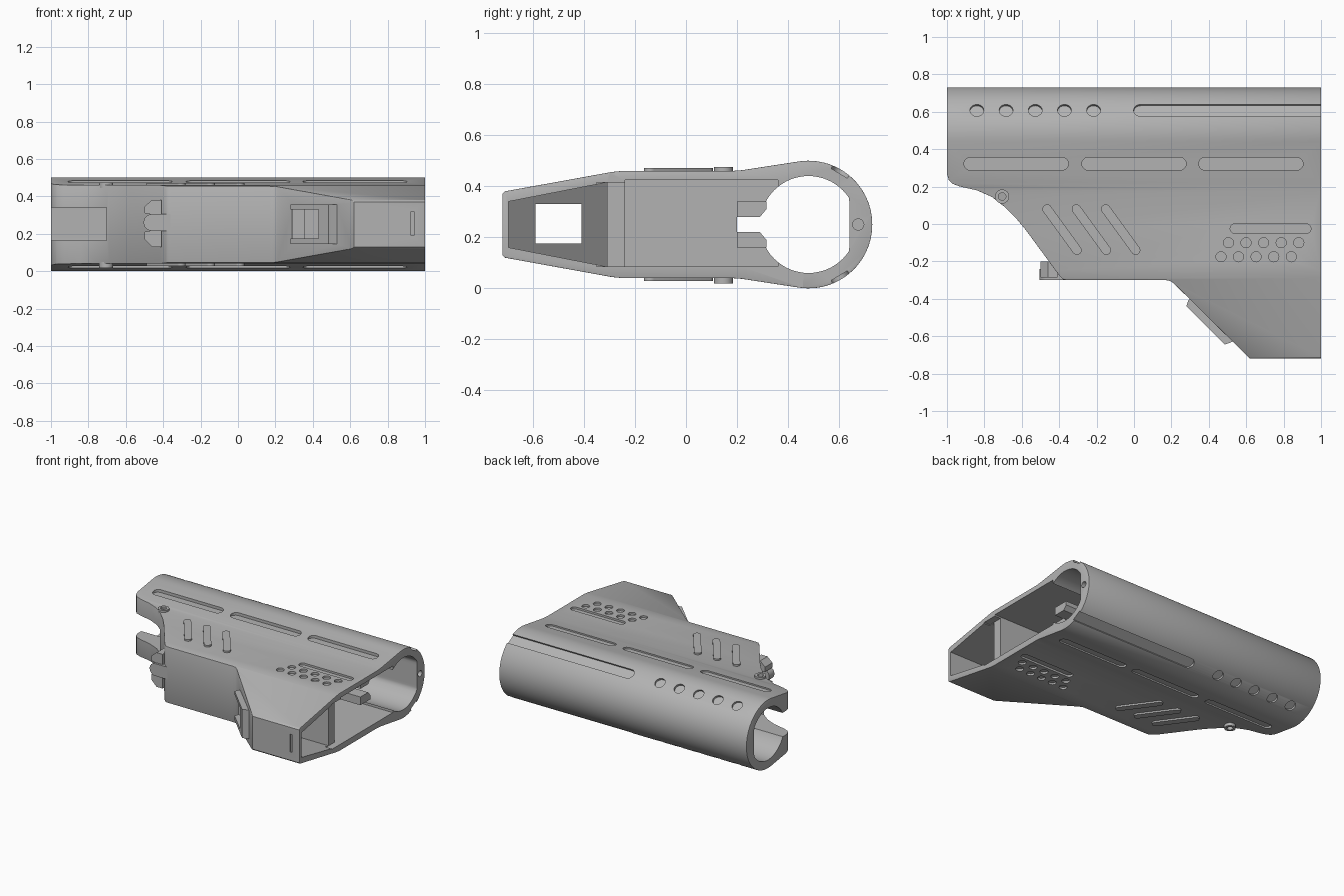
import bpy, bmesh, math
from mathutils import Vector, Matrix

cube = bpy.data.objects.get("Cube")
if cube:
    bpy.data.objects.remove(cube, do_unlink=True)

grey = bpy.data.materials.new("mid grey")
grey.use_nodes = True
COLOUR = (0.45, 0.45, 0.45, 1)
grey.diffuse_color = COLOUR
grey.node_tree.nodes["Principled BSDF"].inputs["Base Color"].default_value = COLOUR

MID = 0.25                 # height of the mirror plane
TUBE_Y, TUBE_R = 0.48, 0.25


def prism(name, points, low, high, axis="z"):
    """Extrude a flat profile: (x, y) along z, or (y, z) along x."""
    bm = bmesh.new()
    place = (lambda a, b, t: (a, b, t)) if axis == "z" else (lambda a, b, t: (t, a, b))
    face = bm.faces.new([bm.verts.new(place(a, b, low)) for a, b in points])
    out = bmesh.ops.extrude_face_region(bm, geom=[face])
    move = Vector(place(0, 0, high - low))
    bmesh.ops.translate(bm, vec=move, verts=[g for g in out["geom"] if isinstance(g, bmesh.types.BMVert)])
    bmesh.ops.recalc_face_normals(bm, faces=bm.faces)
    mesh = bpy.data.meshes.new(name)
    bm.to_mesh(mesh)
    bm.free()
    mesh.materials.append(grey)
    obj = bpy.data.objects.new(name, mesh)
    bpy.context.collection.objects.link(obj)
    return obj


def box(name, x, y, z):
    return prism(name, [(x[0], y[0]), (x[1], y[0]), (x[1], y[1]), (x[0], y[1])], *z)


def arc(cx, cy, r, start, end, steps):
    angles = [math.radians(start + (end - start) * i / steps) for i in range(steps + 1)]
    return [(cx + r * math.cos(a), cy + r * math.sin(a)) for a in angles]


def capsule(p, q, r):
    """Rounded slot outline between two centres."""
    a = math.degrees(math.atan2(q[1] - p[1], q[0] - p[0]))
    return arc(*p, r, a + 90, a + 270, 10) + arc(*q, r, a - 90, a + 90, 10)


def apply_mods(obj):
    bpy.context.view_layer.update()
    graph = bpy.context.evaluated_depsgraph_get()
    mesh = bpy.data.meshes.new_from_object(obj.evaluated_get(graph))
    obj.modifiers.clear()
    obj.data = mesh


def combine(obj, tools, operation="DIFFERENCE"):
    for tool in tools:
        mod = obj.modifiers.new("combine", "BOOLEAN")
        mod.operation, mod.solver, mod.object = operation, "EXACT", tool
    apply_mods(obj)
    for tool in tools:
        bpy.data.objects.remove(tool, do_unlink=True)


def smooth(obj):
    bpy.ops.object.select_all(action="DESELECT")
    obj.select_set(True)
    bpy.context.view_layer.objects.active = obj
    bpy.ops.object.shade_smooth_by_angle(angle=math.radians(30))


def both_sides(points, low, high):
    """The same cutter above and below the mirror plane."""
    return [prism("cutter", points, low, high),
            prism("cutter", points, 2 * MID - high, 2 * MID - low)]


# Shell: cross-section met by the side outline
upper = [(-0.73, 0.36), (-0.71, 0.38), (-0.29, 0.456), (-0.25, 0.46), (0.18, 0.46), (0.22, 0.463)]
section = upper + arc(TUBE_Y, MID, TUBE_R, 99, -99, 48) + [(y, 2 * MID - z) for y, z in reversed(upper)]
outline = [(-1, 0.8), (1, 0.8), (1, -0.72), (0.62, -0.72), (0.21, -0.315), (0.19, -0.303), (0.17, -0.3),
           (-0.36, -0.3), (-0.38, -0.295), (-0.4, -0.275), (-0.58, -0.03), (-0.63, 0.03), (-0.69, 0.09),
           (-0.76, 0.145), (-0.84, 0.18), (-0.93, 0.2), (-0.97, 0.215), (-0.99, 0.235), (-1, 0.27)]
body = prism("stock_body", section, -1, 1, "x")
combine(body, [prism("cutter", outline, -0.2, 0.7)], "INTERSECT")
bevel = body.modifiers.new("soft edges", "BEVEL")
bevel.width, bevel.segments = 0.01, 2
bevel.limit_method, bevel.angle_limit = "ANGLE", math.radians(50)
apply_mods(body)

# Raised frame on the sloping edge
combine(body, [prism("frame", [(0.32, -0.38), (0.29, -0.41), (0.28, -0.44), (0.485, -0.645),
                               (0.525, -0.63), (0.56, -0.62)], 0.145, 0.355)], "UNION")

# Bore with an inner flat, mouth slot and channel
bore = [(min(y, 0.64), z) for y, z in arc(TUBE_Y, MID, 0.19, 0, 360, 64)[:-1]]
combine(body, [prism("cutter", bore, -1.1, 1.1, "x"),
               box("cutter", (-1.1, -0.6), (0.1, 0.36), (0.165, 0.34)),
               box("cutter", (-0.7, 1.1), (0.2, 0.36), (0.165, 0.34)),
               prism("cutter", arc(0.675, MID, 0.022, 0, 360, 16)[:-1], 0.85, 1.1, "x")])

# Rear pocket, lower compartment and recessed divider
lower = [(-0.695, 0.16), (-0.31, 0.085), (-0.31, 0.415), (-0.695, 0.34)]
compartment = prism("cutter", lower, 0.1, 1.1, "x")
combine(compartment, [prism("limit", [(0.64, -0.8), (0.64, -0.695), (0.255, -0.31), (0.255, -0.2),
                                      (1.2, -0.2), (1.2, -0.8)], 0, 0.5)], "INTERSECT")
combine(body, [compartment,
               box("cutter", (0.5, 1.1), (-0.24, 0.36), (0.085, 0.425)),
               box("cutter", (0.95, 1.1), (-0.35, -0.2), (0.085, 0.415)),
               box("cutter", (0.2, 0.75), (-0.59, -0.41), (0.175, 0.33)),
               box("cutter", (0.925, 0.94), (-0.8, -0.71), (0.19, 0.32))])

# Recessed slots and dimples on both sides
cutters = []
for x in (-0.63, 0, 0.625):
    cutters += both_sides(capsule((x - 0.245, 0.322), (x + 0.245, 0.322), 0.034), 0.463, 0.6)
cutters += both_sides(capsule((0.54, -0.025), (0.92, -0.025), 0.026), 0.446, 0.6)
for row in range(2):
    for i in range(5):
        ring = arc(0.505 - 0.04 * row + 0.094 * i, -0.1 - 0.075 * row, 0.027, 0, 360, 20)[:-1]
        cutters += both_sides(ring, 0.446, 0.6)

# Tube dimples and open-ended groove, tilted to the tube surface
groove = capsule((0.035, 0), (1.1, 0), 0.037)
dimples = [arc(-0.84 + 0.156 * i, 0, 0.037, 0, 360, 20)[:-1] for i in range(5)]
for tilt in (31, 149):
    turn = Matrix.Translation((0, TUBE_Y, MID)) @ Matrix.Rotation(math.radians(-tilt), 4, "X")
    for shape in [groove] + dimples:
        cutter = prism("cutter", shape, TUBE_R - 0.016, TUBE_R + 0.1)
        cutter.data.transform(turn)
        cutters.append(cutter)
combine(body, cutters)
smooth(body)

# Raised diagonal grips and pin rings
for side, low in (("upper", 0.455), ("lower", 0.028)):
    for i in range(3):
        x = -0.465 + 0.157 * i
        grip = prism(f"{side}_grip_{i + 1}", capsule((x, 0.08), (x + 0.16, -0.14), 0.025), low, low + 0.017)
        smooth(grip)
    pin = prism(f"{side}_pin_ring", arc(-0.705, 0.147, 0.038, 0, 360, 24)[:-1], low - 0.01, low + 0.02)
    combine(pin, [prism("cutter", arc(-0.705, 0.147, 0.02, 0, 360, 20)[:-1], 0, 0.6)])
    smooth(pin)

# Lever at the lower front edge, with its cross plate
lever = prism("lever", [(-0.36, 0.215)] + [(x, z) for x, z in arc(-0.46, 0.26, 0.045, 270, 90, 12)]
              + [(-0.36, 0.305)], 0.24, 0.3)
lever.data.transform(Matrix(((1, 0, 0, 0), (0, 0, -1, 0), (0, 1, 0, 0), (0, 0, 0, 1))))
smooth(lever)
plate = prism("lever_plate", [(-0.41, 0.13), (-0.46, 0.13), (-0.5, 0.17), (-0.5, 0.21), (-0.45, 0.22),
                              (-0.45, 0.3), (-0.5, 0.31), (-0.5, 0.345), (-0.46, 0.38), (-0.41, 0.38)],
              0.2, 0.285)
plate.data.transform(Matrix(((1, 0, 0, 0), (0, 0, -1, 0), (0, 1, 0, 0), (0, 0, 0, 1))))

# Inner guide rails beside the channel
for name, flip in (("upper_rail", 1), ("lower_rail", -1)):
    rail = [(0.2, 0.28), (0.29, 0.28), (0.315, 0.31), (0.315, 0.34), (0.2, 0.34)]
    prism(name, [(y, MID + flip * (z - MID)) for y, z in rail], -0.55, 0.85, "x")
